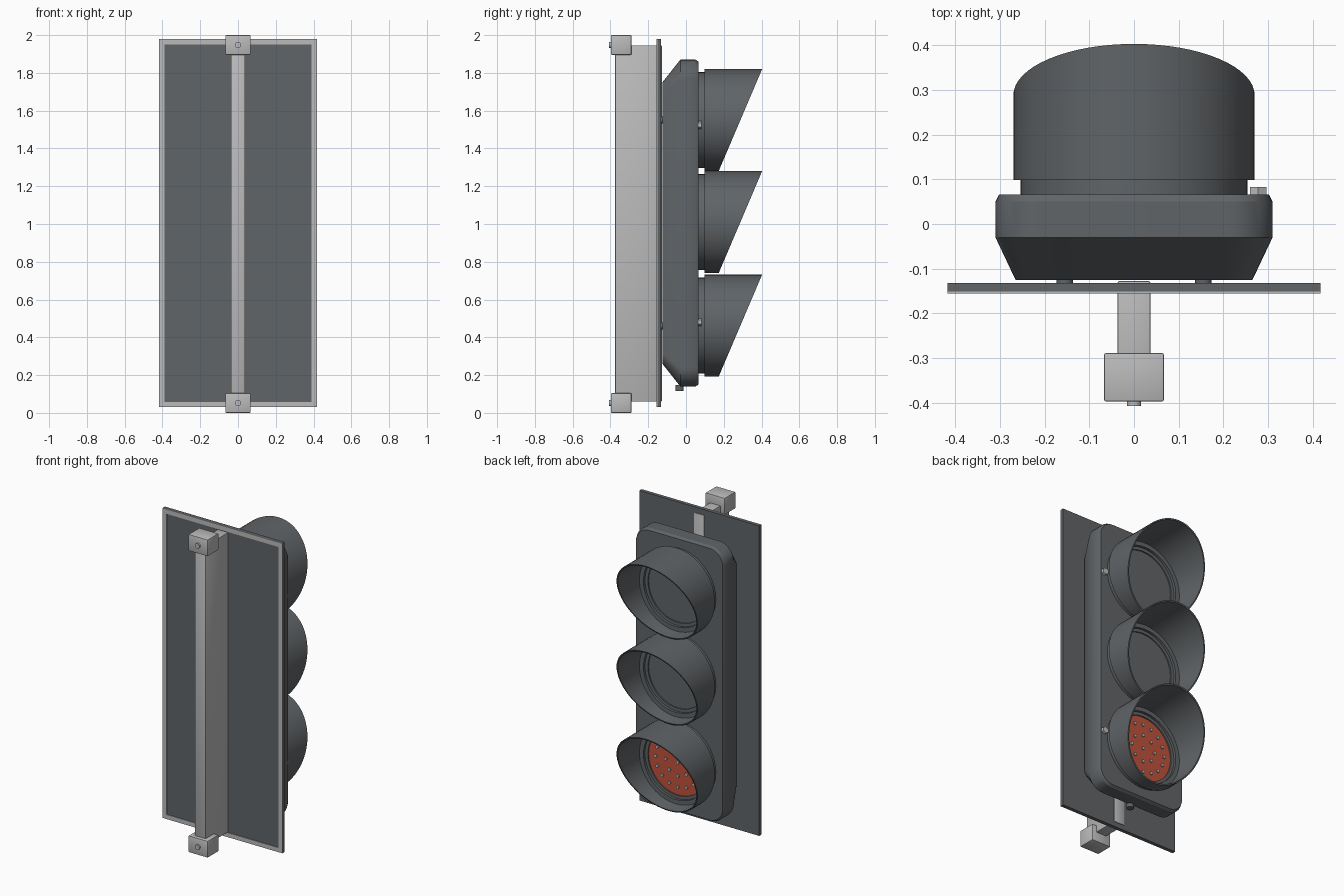
import bpy, bmesh, math
from mathutils import Matrix

cube = bpy.data.objects.get("Cube")
if cube:
    bpy.data.objects.remove(cube, do_unlink=True)


def material(name, rgb):
    m = bpy.data.materials.new(name)
    m.use_nodes = True
    m.diffuse_color = (*rgb, 1)
    m.node_tree.nodes["Principled BSDF"].inputs["Base Color"].default_value = (*rgb, 1)
    return m


DARK = material("dark grey", (0.118, 0.128, 0.136))
METAL = material("light grey metal", (0.50, 0.50, 0.50))
RED = material("red lens", (0.52, 0.085, 0.045))


def finish(name, bm, mat, smooth=True):
    bmesh.ops.recalc_face_normals(bm, faces=bm.faces)
    me = bpy.data.meshes.new(name)
    bm.to_mesh(me)
    bm.free()
    me.materials.append(mat)
    ob = bpy.data.objects.new(name, me)
    bpy.context.collection.objects.link(ob)
    if smooth:
        bpy.ops.object.select_all(action='DESELECT')
        ob.select_set(True)
        bpy.context.view_layer.objects.active = ob
        bpy.ops.object.shade_smooth_by_angle(angle=math.radians(30))
    return ob


def box(name, x, y, z, mat, bevel=0.0):
    """Box from (min, max) ranges."""
    bm = bmesh.new()
    bmesh.ops.create_cube(bm, size=1)
    for v in bm.verts:
        v.co = [(lo + hi) / 2 + c * (hi - lo) for c, (lo, hi) in zip(v.co, (x, y, z))]
    if bevel:
        bmesh.ops.bevel(bm, geom=bm.edges[:], offset=bevel, segments=2,
                        profile=0.5, affect='EDGES')
    return finish(name, bm, mat, bool(bevel))


def add_cylinder(bm, centre, r, depth, segments=16, axis='Y'):
    rot = Matrix.Rotation(math.pi / 2, 4, 'X') if axis == 'Y' else Matrix()
    bmesh.ops.create_cone(bm, cap_ends=True, segments=segments, radius1=r, radius2=r,
                          depth=depth, matrix=Matrix.Translation(centre) @ rot)


def cylinder(name, centre, r, depth, mat, segments=16, axis='Y'):
    bm = bmesh.new()
    add_cylinder(bm, centre, r, depth, segments, axis)
    return finish(name, bm, mat)


def loft(name, rings, mat, cap=False, closed=False):
    """Bridge equal-length rings of points."""
    bm = bmesh.new()
    loops = [[bm.verts.new(p) for p in ring] for ring in rings]
    pairs = list(zip(loops, loops[1:]))
    if closed:
        pairs.append((loops[-1], loops[0]))
    n = len(loops[0])
    for a, b in pairs:
        for i in range(n):
            j = (i + 1) % n
            bm.faces.new((a[i], a[j], b[j], b[i]))
    if cap:
        bm.faces.new(loops[0])
        bm.faces.new(loops[-1])
    return finish(name, bm, mat)


def circle(r, y, cz, slope=0.0, n=64):
    """Ring about the y axis; slope leans it forward with height."""
    pts = []
    for i in range(n):
        a = 2 * math.pi * i / n
        z = r * math.sin(a)
        pts.append((r * math.cos(a), y + slope * z, cz + z))
    return pts


def rounded_rect(y, hx, hz, r, cz=1.005, n=8):
    pts = []
    for k, (sx, sz) in enumerate(((1, 1), (-1, 1), (-1, -1), (1, -1))):
        for i in range(n + 1):
            a = math.pi / 2 * (k + i / n)
            pts.append((sx * (hx - r) + r * math.cos(a), y,
                        cz + sz * (hz - r) + r * math.sin(a)))
    return pts


# Backboard with a light border on its front
box("backboard", (-0.417, 0.417), (-0.151, -0.132), (0.03, 1.98), DARK)
for side, s in (("left", 1), ("right", -1)):
    box("border_" + side, sorted((s * 0.417, s * 0.39)), (-0.155, -0.151), (0.03, 1.98), METAL)
box("border_top", (-0.39, 0.39), (-0.155, -0.151), (1.95, 1.98), METAL)
box("border_bottom", (-0.39, 0.39), (-0.155, -0.151), (0.03, 0.058), METAL)

# Mounting post, showing through behind the board
box("post", (-0.037, 0.037), (-0.375, -0.128), (0.06, 1.945), METAL, 0.004)

# Clamp blocks with bolts
for name, z in (("top", 1.948), ("bottom", 0.052)):
    box("clamp_" + name, (-0.067, 0.067), (-0.397, -0.289), (z - 0.052, z + 0.052), METAL, 0.004)
    cylinder("clamp_bolt_" + name, (0, -0.400, z), 0.016, 0.014, METAL, 24)

# Housing: tapered toward the board, chamfered at the lamp side
loft("housing", [
    rounded_rect(-0.125, 0.265, 0.745, 0.06),
    rounded_rect(-0.03, 0.31, 0.865, 0.10),
    rounded_rect(0.05, 0.31, 0.865, 0.10),
    rounded_rect(0.066, 0.302, 0.855, 0.092),
], DARK, cap=True)

# Spacers between housing and board
for side, x in (("left", 0.155), ("right", -0.155)):
    for level, z in (("upper", 1.55), ("lower", 0.46)):
        cylinder(f"spacer_{side}_{level}", (x, -0.129, z), 0.018, 0.014, DARK)

# Cable gland under the housing
cylinder("cable_gland", (0, -0.034, 0.132), 0.022, 0.03, DARK, 20, 'Z')

# Door latches on the left side
for level, z in (("upper", 1.525), ("lower", 0.48)):
    cylinder("latch_" + level, (0.278, 0.073, z), 0.021, 0.020, METAL, 6)

# Three lamps: stepped ring, lens and slanted visor
for level, cz, lens in (("top", 1.55, DARK), ("middle", 1.01, DARK), ("bottom", 0.462, RED)):
    profile = ((0.254, 0.06), (0.254, 0.102), (0.225, 0.102), (0.225, 0.086),
               (0.205, 0.086), (0.205, 0.06))
    loft("lamp_ring_" + level, [circle(r, y, cz) for r, y in profile], DARK, closed=True)
    cylinder("lens_" + level, (0, 0.069, cz), 0.205, 0.018, lens, 64)
    slope = 0.115 / 0.27
    loft("visor_" + level, [
        circle(0.27, 0.098, cz), circle(0.27, 0.288, cz, slope),
        circle(0.262, 0.288, cz, slope), circle(0.252, 0.098, cz),
    ], DARK, closed=True)

# Light points on the lit lens
bm = bmesh.new()
for r, count in ((0.155, 16), (0.085, 8), (0.0, 1)):
    for i in range(count):
        a = 2 * math.pi * i / count
        add_cylinder(bm, (r * math.cos(a), 0.080, 0.462 + r * math.sin(a)), 0.010, 0.012, 10)
finish("light_points", bm, METAL)
